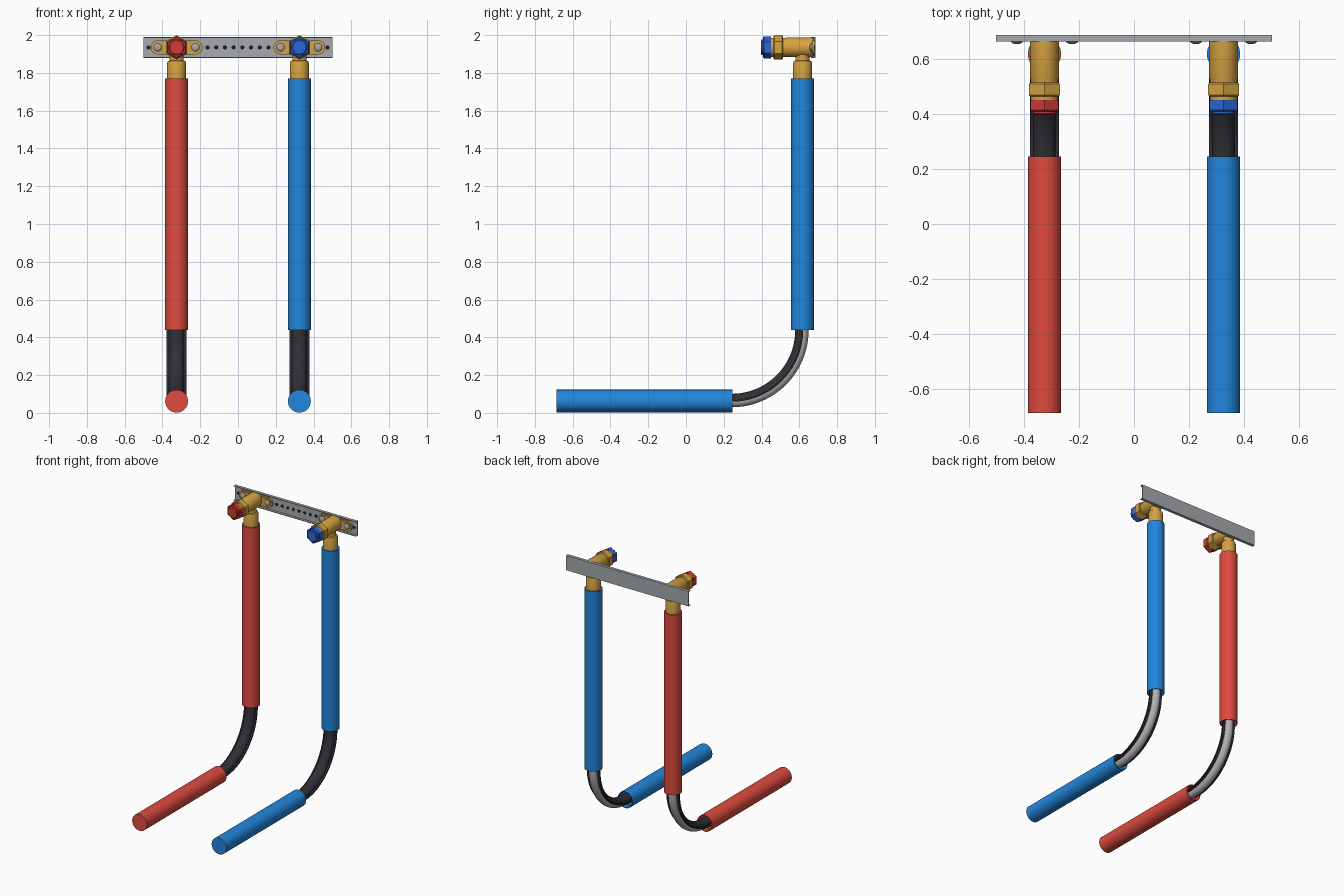
import bpy, bmesh, math
from mathutils import Vector

if "Cube" in bpy.data.objects:
    bpy.data.objects.remove(bpy.data.objects["Cube"])


def mat(name, r, g, b):
    m = bpy.data.materials.new(name)
    m.diffuse_color = (r, g, b, 1)
    m.use_nodes = True
    m.node_tree.nodes["Principled BSDF"].inputs["Base Color"].default_value = m.diffuse_color
    return m


RED = mat("red insulation", 0.74, 0.07, 0.05)
BLUE = mat("blue insulation", 0.016, 0.24, 0.72)
PLUG_RED = mat("plug red", 0.62, 0.045, 0.035)
PLUG_BLUE = mat("plug blue", 0.025, 0.13, 0.66)
BRASS = mat("brass", 0.66, 0.36, 0.055)
DARK = mat("dark plastic", 0.028, 0.028, 0.036)
PIPE = mat("pipe grey", 0.44, 0.44, 0.46)
STEEL = mat("steel", 0.38, 0.40, 0.43)
BLACK = mat("hole black", 0.01, 0.01, 0.012)


def finish(name, bm, material):
    bmesh.ops.recalc_face_normals(bm, faces=bm.faces[:])
    me = bpy.data.meshes.new(name)
    bm.to_mesh(me)
    bm.free()
    ob = bpy.data.objects.new(name, me)
    bpy.context.collection.objects.link(ob)
    me.materials.append(material)
    bpy.context.view_layer.objects.active = ob
    for o in bpy.context.selected_objects:
        o.select_set(False)
    ob.select_set(True)
    bpy.ops.object.shade_smooth_by_angle(angle=math.radians(35))
    return ob


def skin(name, rings, material):
    """Join rings of points into a closed, capped skin."""
    bm = bmesh.new()
    vs = [[bm.verts.new(p) for p in ring] for ring in rings]
    n = len(vs[0])
    for a, b in zip(vs, vs[1:]):
        for i in range(n):
            j = (i + 1) % n
            bm.faces.new((a[i], a[j], b[j], b[i]))
    bm.faces.new(vs[0][::-1])
    bm.faces.new(vs[-1])
    return finish(name, bm, material)


def lathe(name, axis, centre, profile, material, n=40):
    """Turn (position, radius) pairs around the y or z axis."""
    rings = []
    for t, r in profile:
        ring = []
        for k in range(n):
            a = math.pi / 2 + 2 * math.pi * k / n
            u, v = r * math.cos(a), r * math.sin(a)
            ring.append((centre[0] + u, t, centre[1] + v) if axis == 'y'
                        else (centre[0] + u, centre[1] + v, t))
        rings.append(ring)
    return skin(name, rings, material)


PY, PZ, R = 0.617, 0.062, 0.375     # riser y, floor pipe z, bend radius
FZ = 1.935                          # fitting height


def bend(name, x, section, material):
    """Sweep a section (u across, v towards the inside) round the bend."""
    cy, cz = PY - R, PZ + R
    path = [(cy - 0.04, PZ, 0)]
    path += [(cy + R * math.sin(a), cz - R * math.cos(a), a)
             for a in (math.pi / 2 * i / 28 for i in range(29))]
    path.append((PY, cz + 0.04, math.pi / 2))
    return skin(name, [[(x + u, y - v * math.sin(a), z + v * math.cos(a))
                        for u, v in section] for y, z, a in path], material)


pipe_section = [(0.032 * math.cos(a), 0.032 * math.sin(a))
                for a in (2 * math.pi * k / 28 for k in range(28))]
arc = [math.pi * k / 16 for k in range(17)]
# half round clip with a flat lip on both sides
clip_section = ([(0.053, -0.003), (0.053, 0.006)]
                + [(0.040 * math.cos(a), 0.006 + 0.033 * math.sin(a)) for a in arc]
                + [(-0.053, 0.006), (-0.053, -0.003)]
                + [(-0.031 * math.cos(a), -0.003 + 0.034 * math.sin(a)) for a in arc])

# wall rail: shallow channel, open to the front
y0, y1, zb, zt, t = 0.663, 0.685, 1.88, 1.99, 0.005
rail = [(y0, zb), (y1, zb), (y1, zt), (y0, zt),
        (y0, zt - t), (y1 - t, zt - t), (y1 - t, zb + t), (y0, zb + t)]
skin("wall_rail", [[(x, y, z) for y, z in rail] for x in (-0.5, 0.5)], STEEL)

# row of dark holes in the rail
for i, x in enumerate([0.0461 * (k - 3.5) for k in range(8)] + [-0.474, 0.474]):
    lathe(f"rail_hole_{i}", 'y', (x, FZ), [(0.678, 0.011), (0.681, 0.011)], BLACK, 16)

for side, x, sleeve, plug in (("hot", -0.325, RED, PLUG_RED),
                              ("cold", 0.325, BLUE, PLUG_BLUE)):
    # insulation sleeves, hollow at the bend end
    lathe(side + "_floor_sleeve", 'y', (x, PZ),
          [(-0.685, 0.0605), (0.245, 0.0605), (0.245, 0.055), (0.205, 0.055)], sleeve)
    lathe(side + "_riser_sleeve", 'z', (x, PY),
          [(1.77, 0.0605), (0.44, 0.0605), (0.44, 0.055), (0.48, 0.055)], sleeve)
    # bare pipe and its bend support clip
    bend(side + "_pipe_bend", x, pipe_section, PIPE)
    bend(side + "_bend_clip", x, clip_section, DARK)
    # elbow fitting: riser socket, body, nut and collar
    lathe(side + "_elbow_socket", 'z', (x, PY),
          [(1.76, 0.05), (1.85, 0.05), (1.862, 0.046), (1.866, 0.037), (1.93, 0.037)], BRASS)
    lathe(side + "_elbow_body", 'y', (x, FZ),
          [(0.49, 0.05), (0.525, 0.05), (0.53, 0.052), (0.672, 0.052), (0.679, 0.047)], BRASS)
    lathe(side + "_hex_nut", 'y', (x, FZ),
          [(0.463, 0.059), (0.468, 0.065), (0.508, 0.065), (0.513, 0.059)], BRASS, 6)
    lathe(side + "_nut_collar", 'y', (x, FZ), [(0.44, 0.050), (0.47, 0.050)], BRASS)
    # hexagonal test plug with round tip
    lathe(side + "_plug_hex", 'y', (x, FZ),
          [(0.408, 0.053), (0.413, 0.058), (0.45, 0.058)], plug, 6)
    lathe(side + "_plug_tip", 'y', (x, FZ),
          [(0.397, 0.036), (0.401, 0.041), (0.42, 0.041)], plug)
    # mounting wings: stadium plate with a raised edge look
    for part, h, ya in (("wing_plate", 0.037, 0.668), ("wing_pad", 0.028, 0.665)):
        ring = []
        for s in (1, -1):
            for k in range(13):
                a = -math.pi / 2 + math.pi * k / 12
                ring.append((x + s * (0.1 + h * math.cos(a)), FZ + s * h * math.sin(a)))
        skin(f"{side}_{part}", [[(u, y, v) for u, v in ring] for y in (ya, 0.680)], BRASS)
    # screws
    for s in (-1, 1):
        lathe(f"{side}_screw_{'left' if s < 0 else 'right'}", 'y', (x + s * 0.1, FZ),
              [(0.654, 0.010), (0.657, 0.018), (0.661, 0.021), (0.67, 0.021)], STEEL, 20)
